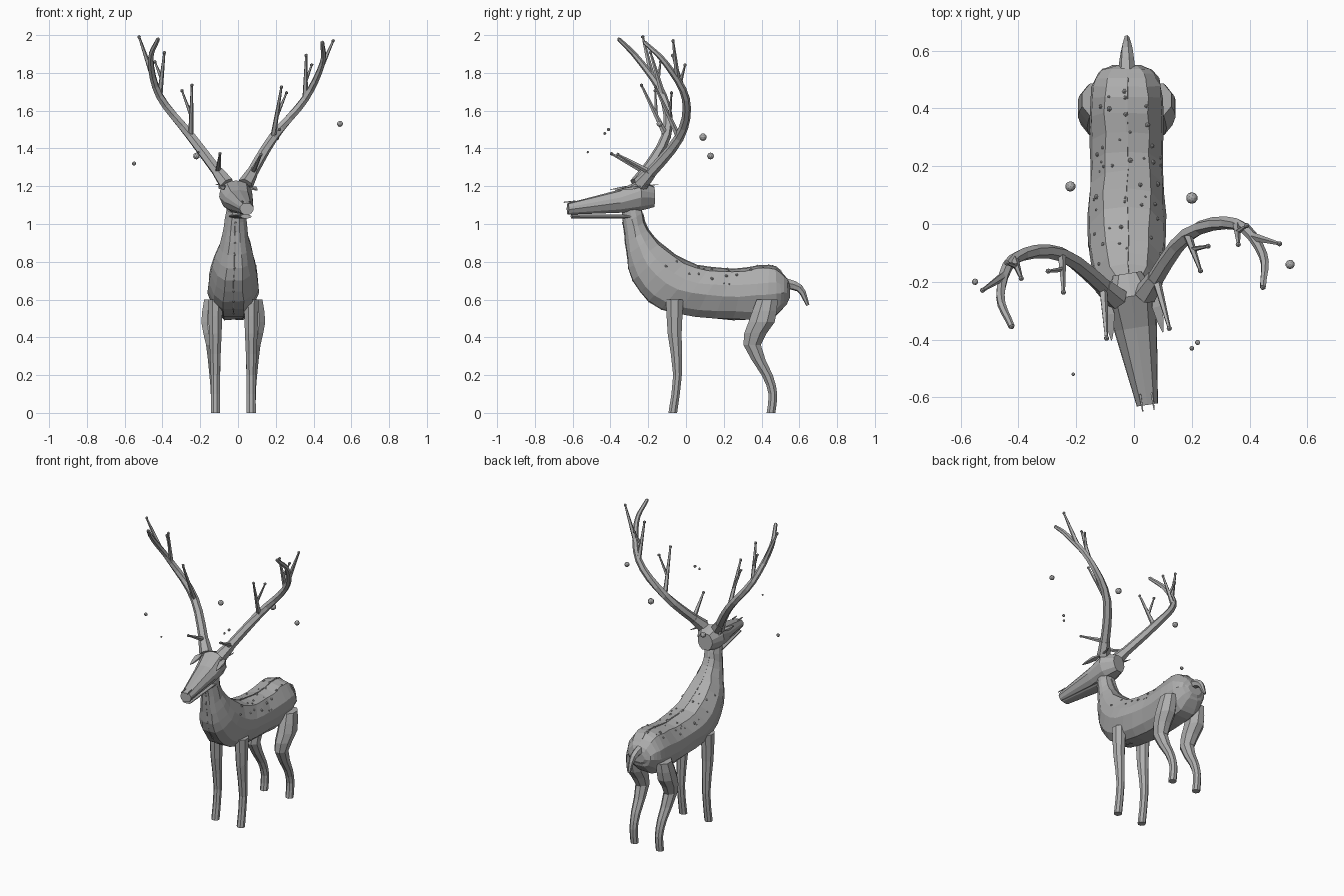
import bpy, bmesh, math, random
from mathutils import Vector, Matrix

random.seed(4)
if "Cube" in bpy.data.objects:
    bpy.data.objects.remove(bpy.data.objects["Cube"], do_unlink=True)

colour = (.42, .42, .42, 1)
grey = bpy.data.materials.new("stone_grey")
grey.use_nodes = True
grey.diffuse_color = colour
grey.node_tree.nodes["Principled BSDF"].inputs["Base Color"].default_value = colour

# The head and antlers share a frame that is turned and tilted a little
head_frame = (Matrix.Translation((-.01, -.25, 1.2))
              @ Matrix.Rotation(.155, 4, "Z") @ Matrix.Rotation(.02, 4, "Y"))
body_frame = Matrix.Identity(4)
middle = -.025


def finish(bm, name, frame):
    bmesh.ops.recalc_face_normals(bm, faces=bm.faces)
    mesh = bpy.data.meshes.new(name)
    bm.to_mesh(mesh)
    bm.free()
    mesh.materials.append(grey)
    part = bpy.data.objects.new(name, mesh)
    part.matrix_world = frame
    bpy.context.collection.objects.link(part)


def smooth(rows, steps):
    """Interpolate rows of numbers with a curve through every row."""
    rows = [Vector(row) for row in rows]
    ends = [rows[0] * 2 - rows[1]] + rows + [rows[-1] * 2 - rows[-2]]
    result = []
    for before, start, end, after in zip(ends, ends[1:], ends[2:], ends[3:]):
        for step in range(steps):
            t = step / steps
            pull_in, pull_out = (end - before) / 2, (after - start) / 2
            ease = t * t * (3 - 2 * t)
            result.append(start.lerp(end, ease) + pull_in * t * (1 - t) ** 2
                          - pull_out * t * t * (1 - t))
    return result + [rows[-1]]


def loft(name, rings, frame=body_frame):
    """Skin rings of equal length and cap both ends."""
    bm = bmesh.new()
    loops = [[bm.verts.new(point) for point in ring] for ring in rings]
    for a, b in zip(loops, loops[1:]):
        for i in range(len(a)):
            bm.faces.new((a[i - 1], a[i], b[i], b[i - 1]))
    bm.faces.new(loops[0])
    bm.faces.new(loops[-1])
    finish(bm, name, frame)


def ellipse(centre, u, v, sides):
    angles = [(k + .5) * math.tau / sides for k in range(sides)]
    return [centre + u * math.cos(angle) + v * math.sin(angle) for angle in angles]


def tube(name, path, thick, thin, sides=6, frame=body_frame):
    """Tapered tube along a list of points."""
    last = len(path) - 1
    rings = []
    for i, point in enumerate(path):
        along = (path[min(i + 1, last)] - path[max(i - 1, 0)]).normalized()
        u = along.cross(Vector((.9, .3, .1))).normalized()
        radius = thick + (thin - thick) * i / last
        rings.append(ellipse(point, u * radius, along.cross(u) * radius, sides))
    loft(name, rings, frame)


def balls(name, items, detail=1, frame=body_frame):
    bm = bmesh.new()
    for centre, radius in items:
        made = bmesh.ops.create_icosphere(bm, subdivisions=detail, radius=radius)
        bmesh.ops.translate(bm, verts=made["verts"], vec=centre)
    finish(bm, name, frame)


# Cross-section from back to belly: flattened back, full sides, flat belly
right_half = [(0, 1), (.6, .9), (.95, .35), (1, -.1), (.75, -.7), (.4, -1)]
section = right_half + [(-u, v) for u, v in reversed(right_half[1:])]


def slice_between(x, top_y, top_z, low_y, low_z, half_width):
    top, low = Vector((x, top_y, top_z)), Vector((x, low_y, low_z))
    return [low.lerp(top, (v + 1) / 2) + Vector((half_width * u, 0, 0)) for u, v in section]


# Body and neck: back point, belly point, half width, from throat to rump
stations = [(-.24, 1.1, -.34, 1.06, .05), (-.2, .97, -.32, .9, .07),
            (-.1, .87, -.28, .7, .115), (.06, .78, -.13, .55, .135),
            (.25, .76, .15, .5, .125), (.44, .78, .43, .5, .125),
            (.52, .73, .52, .56, .1), (.55, .67, .55, .61, .05)]
hide = []
for i, station in enumerate(smooth(stations, 3)):
    # Small unevenness gives the carved, faceted hide
    rough = .004 * (i % 3 > 0)
    x = max(middle, -.01 - i * .002)
    hide.append([point + Vector([random.uniform(-rough, rough) for axis in range(3)])
                 for point in slice_between(x, *station)])
loft("body", hide)

# Fine ridges along the spine and down the throat
throat = [(ring[5] + ring[6]) / 2 for ring in hide[1:11]]
tube("spine_ridge", [ring[0] for ring in hide[1:-4]], .004, .005, 4)
tube("throat_ridge", throat, .004, .004, 4)

# Beads scattered over the back, with a row on the throat
beads = [(point, .006) for point in throat]
for count in range(42):
    k = random.randrange(6, len(hide) - 6)
    side = random.choice([-2, -1, 0, 1])
    across, along = random.random(), random.random()
    near, far = [ring[side].lerp(ring[side + 1], across) for ring in hide[k:k + 2]]
    beads.append((near.lerp(far, along), random.uniform(.004, .01)))
balls("hide_beads", beads)

# Head: y, top, bottom, half width, from the back to the snout
skull = [(.08, 0, -.11, .05), (0, .03, -.13, .09), (-.11, -.02, -.14, .075), (-.38, -.09, -.15, .037)]
loft("head", [slice_between(0, y, top, y, low, width) for y, top, low, width in skull], head_frame)
jaw = [(-.03, .05), (-.36, .03)]
loft("lower_jaw", [slice_between(0, y, -.15, y, -.17, width) for y, width in jaw], head_frame)


def leaf(name, base, tip, width):
    """Thin folded leaf between two points."""
    along = (tip - base).normalized()
    side = along.cross(Vector((0, 0, 1))).normalized() * width
    thick = side.cross(along) * .4
    loft(name, [ellipse(base.lerp(tip, t), side * wide, thick * wide, 4)
                for t, wide in ((0, .3), (.35, 1), (.75, .6), (1, .1))], head_frame)


# Antlers: the beam, then tine tips with the beam step each grows from
beam_rows = [(.05, 0, .01), (.22, .18, .26), (.39, .19, .47), (.46, .07, .66), (.44, -.04, .77)]
tine_rows = [(1, (.11, -.13, .17)), (4, (.24, .05, .53)), (8, (.38, .12, .7)), (10, (.52, .1, .78))]
twig_rows = {4: (.28, .13, .5), 8: (.42, .18, .65)}

for label, sign in (("left", 1), ("right", -1)):
    def sided(x, y, z):
        return Vector((sign * x, y, z))

    beam = smooth([sided(*row) for row in beam_rows], 4)
    tube(label + "_antler_beam", beam, .031, .011, frame=head_frame)
    tube(label + "_antler_burr", beam[:2], .042, .032, frame=head_frame)
    tips = [beam[-1]]
    for step, row in tine_rows:
        tip = sided(*row)
        tips.append(tip)
        tube(label + "_antler_tine", [beam[step], tip], .016, .006, 5, head_frame)
        if step in twig_rows:
            twig = sided(*twig_rows[step])
            tips.append(twig)
            tube(label + "_antler_twig", [beam[step].lerp(tip, .4), twig], .01, .005, 5, head_frame)
    balls(label + "_antler_tips", [(tip, .01) for tip in tips], 1, head_frame)

    # Ears, hair tufts and nostril tips
    leaf(label + "_ear", sided(.08, 0, 0), sided(.09, -.14, -.02), .025)
    leaf(label + "_ear_tuft", sided(.06, -.03, 0), sided(.1, .09, .01), .012)
    tube(label + "_nostril_tip", [sided(.02, -.34, -.08), sided(.02, -.4, -.085)], .005, .003, 4, head_frame)

# Legs: height, y and half depth, from hip to hoof
front_leg = [(.6, -.06, .05), (.42, -.06, .04), (.2, -.045, .025), (0, -.07, .025)]
hind_leg = [(.6, .43, .06), (.48, .4, .075), (.36, .35, .05), (.2, .43, .032), (.1, .46, .025), (0, .45, .025)]
for name, rows, splay in (("front_leg", front_leg, 0), ("hind_leg", hind_leg, .4)):
    for label, sign in (("left_", 1), ("right_", -1)):
        rings = []
        for z, y, depth in smooth(rows, 2):
            x = middle + sign * (.095 + splay * (depth - .025))
            rings.append(ellipse(Vector((x, y, z)), Vector((.01 + .65 * depth, 0, 0)),
                                 Vector((0, depth, 0)), 8))
        loft(label + name, rings)

# Tail
tube("tail", smooth([(middle, .5, .69), (middle, .6, .66), (middle, .645, .57)], 3), .034, .009)

# Floating orbs around the animal, each with its radius
orbs = [(-.22, .13, 1.36, .018), (.2, .09, 1.46, .02), (.54, -.14, 1.53, .016), (-.55, -.2, 1.32, .011),
        (.2, -.43, 1.48, .008), (.22, -.41, 1.5, .009), (-.21, -.52, 1.38, .006)]
balls("floating_orbs", [(Vector(place), radius) for *place, radius in orbs], 2)
